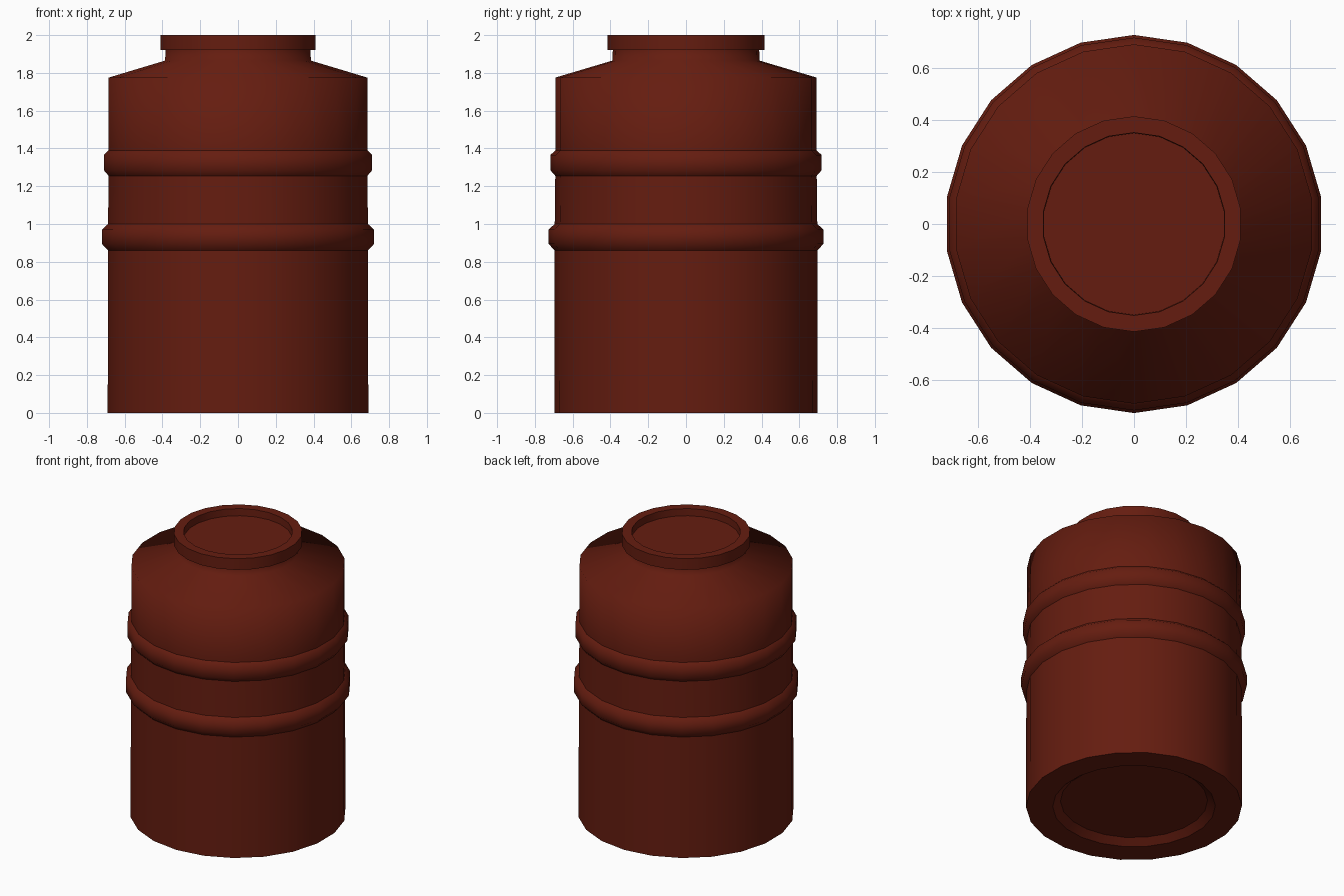
import bpy, bmesh
from math import sin, cos, pi

if "Cube" in bpy.data.objects:
    bpy.data.objects.remove(bpy.data.objects["Cube"])

SIDES = 22

red = bpy.data.materials.new("red_brown_plastic")
red.diffuse_color = (0.13, 0.012, 0.005, 1)
red.use_nodes = True
red.node_tree.nodes["Principled BSDF"].inputs["Base Color"].default_value = red.diffuse_color


def lathe(name, profile, sharp):
    """Spin an (r, z) profile, capped at both ends; 'sharp' lists crisp ring indices."""
    bm = bmesh.new()
    rings = []
    for r, z in profile:
        rings.append([bm.verts.new((r * sin(2 * pi * i / SIDES), r * cos(2 * pi * i / SIDES), z))
                      for i in range(SIDES)])
    for a, b in zip(rings, rings[1:]):
        for i in range(SIDES):
            j = (i + 1) % SIDES
            bm.faces.new((a[i], a[j], b[j], b[i]))
    bm.faces.new(rings[0])
    bm.faces.new(rings[-1])
    bmesh.ops.recalc_face_normals(bm, faces=bm.faces)
    for f in bm.faces:
        f.smooth = True
    for k in sharp:
        for i in range(SIDES):
            bm.edges.get((rings[k][i], rings[k][(i + 1) % SIDES])).smooth = False
    mesh = bpy.data.meshes.new(name)
    bm.to_mesh(mesh)
    bm.free()
    mesh.materials.append(red)
    ob = bpy.data.objects.new(name, mesh)
    bpy.context.collection.objects.link(ob)
    return ob


# Drum body: recessed base, two raised bands, sloped shoulder, short neck
lathe("drum_body", [
    (0.475, 0.04), (0.525, 0.0), (0.697, 0.0),
    (0.695, 0.86), (0.728, 0.895), (0.728, 0.97), (0.695, 1.0),
    (0.692, 1.255), (0.718, 1.285), (0.718, 1.365), (0.692, 1.39),
    (0.692, 1.775), (0.39, 1.865), (0.387, 1.93),
], [0, 1, 2, 3, 6, 7, 10, 13])

# Lid: overhanging rim with a shallow dished top
lathe("lid", [
    (0.35, 1.92), (0.415, 1.92), (0.415, 2.0), (0.352, 2.0), (0.35, 1.95),
], [0, 1, 2, 3, 4])
